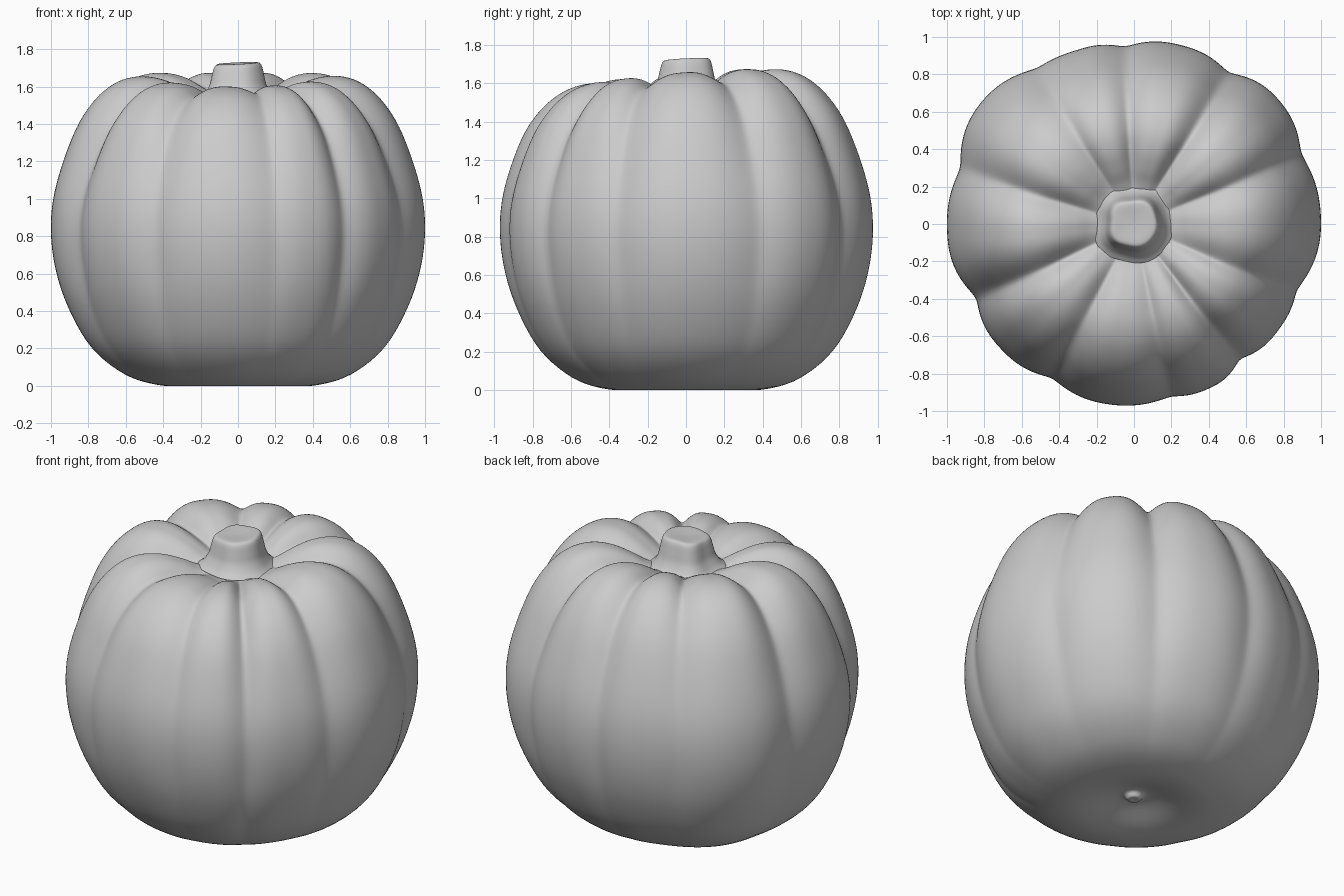
import bpy, math

if "Cube" in bpy.data.objects:
    bpy.data.objects.remove(bpy.data.objects["Cube"])

# Grooves: angle (degrees), outer radius of the lobe following it, groove strength
LOBES = [(23, 1.02, 0.8), (58, 0.99, 1.0), (93, 0.98, 0.7), (122, 1.045, 0.6),
         (162, 1.0, 0.95), (205, 0.975, 1.15), (242, 0.972, 0.85), (282, 0.965, 0.55),
         (308, 0.957, 0.9), (338, 1.0, 0.8)]
# Body section: radius, height, groove depth
BODY = [(0.0, 0.045, 0), (0.035, 0.045, 0), (0.06, 0.07, 0), (0.12, 0.065, 0),
        (0.28, 0.02, 0), (0.42, 0.016, 0.01), (0.6, 0.073, 0.015),
        (0.775, 0.215, 0.02), (0.9, 0.43, 0.03), (0.97, 0.65, 0.045),
        (0.99, 0.87, 0.05), (0.96, 1.08, 0.06), (0.872, 1.33, 0.075),
        (0.775, 1.485, 0.085), (0.66, 1.585, 0.085), (0.54, 1.63, 0.08),
        (0.42, 1.63, 0.075), (0.31, 1.595, 0.05), (0.22, 1.55, 0.02),
        (0.12, 1.52, 0), (0.0, 1.51, 0)]
# Stem section: radius, height
STEM = [(0.215, 1.535), (0.185, 1.56), (0.158, 1.605), (0.145, 1.655), (0.134, 1.70),
        (0.122, 1.72), (0.10, 1.725), (0.05, 1.722), (0.0, 1.72)]


def spline(pts, steps):
    """Catmull-Rom curve through the points."""
    out = []
    for i in range(len(pts) - 1):
        a, b, c, d = (pts[max(0, min(len(pts) - 1, i + k))] for k in (-1, 0, 1, 2))
        for s in range(steps):
            t = s / steps
            out.append([0.5 * (2 * q + (r - p) * t + (2 * p - 5 * q + 4 * r - w) * t * t
                               + (3 * q - p - 3 * r + w) * t ** 3)
                        for p, q, r, w in zip(a, b, c, d)])
    return out + [list(pts[-1])]


def lathe(name, rows, n, shape, angle):
    """Sweep rows around z; shape(index, angle) gives each position."""
    inner = range(1, len(rows) - 1)
    verts = [shape(i, 2 * math.pi * j / n) for i in inner for j in range(n)]
    faces = [(i * n + j, i * n + (j + 1) % n, (i + 1) * n + (j + 1) % n, (i + 1) * n + j)
             for i in range(len(inner) - 1) for j in range(n)]
    verts += [shape(0, 0), shape(len(rows) - 1, 0)]
    last = (len(inner) - 1) * n
    for j in range(n):
        faces.append((len(verts) - 2, (j + 1) % n, j))
        faces.append((len(verts) - 1, last + j, last + (j + 1) % n))
    me = bpy.data.meshes.new(name)
    me.from_pydata(verts, [], faces)
    ob = bpy.data.objects.new(name, me)
    bpy.context.collection.objects.link(ob)
    bpy.context.view_layer.objects.active = ob
    ob.select_set(True)
    bpy.ops.object.shade_smooth_by_angle(angle=math.radians(angle))
    ob.select_set(False)
    return ob


def lobe(theta):
    """Outline scale and groove amount (high in a groove, 0 on a ridge)."""
    a = (math.degrees(theta) - LOBES[0][0]) % 360 + LOBES[0][0]
    k = max(i for i, l in enumerate(LOBES) if l[0] <= a + 1e-6)
    nxt = LOBES[(k + 1) % len(LOBES)]
    start = LOBES[k][0]
    span = (nxt[0] - start) % 360
    t = (a - start) / span
    near = LOBES[k - 1][1] if t < 0.5 else nxt[1]
    s = max(0, math.sin(math.pi * t))
    f = 0.5 * (1 - s)
    soft = math.sqrt(s * s + 0.02) / math.sqrt(1.02)   # rounded valley
    strength = LOBES[k][2] if t < 0.5 else nxt[2]
    return (LOBES[k][1] * (1 - f) + near * f) / 0.99, strength * max(0, 1 - soft) ** 1.4 * 1.15


# Ribbed body: grooves are cut along the section's normal
body_rows = spline(BODY, 5)


def body_shape(i, th):
    r, z, depth = body_rows[i]
    p, q = body_rows[max(0, i - 1)], body_rows[min(len(body_rows) - 1, i + 1)]
    dr, dz = q[0] - p[0], q[1] - p[1]
    length = math.hypot(dr, dz) or 1
    scale, groove = lobe(th)
    scale = 1 + (scale - 1) * min(1, max(0, r / 0.7))
    r = r * scale - depth * groove * dz / length
    z += depth * groove * dr / length * (1 if z > 0.8 else 0)
    x, y = r * math.cos(th), r * math.sin(th)
    high = max(0, z / 1.6) ** 4
    z += 0.07 * y * high                          # back shoulder sits higher
    z += 0.07 * x * x * high * high               # side shoulders too
    y -= 0.018 * high * min(1, r / 0.5)           # top leans a little forward
    return x, y, max(z, 0.012) - 0.012 * (1 - min(1, z))


lathe("pumpkin_body", body_rows, 288, body_shape, 80)

# Short faceted stem with a slightly tilted top
stem_rows = spline(STEM, 4)
stem_rows.insert(0, [0.0, 1.53])


def stem_shape(i, th):
    r, z = stem_rows[i]
    r *= 1 + 0.03 * math.cos(5 * th + 0.6) + 0.04 * math.cos(4 * th + math.pi)
    up = max(0, (z - 1.58) / 0.15)
    x, y = r * math.cos(th), r * math.sin(th)
    return x - 0.003, y + 0.003, z + up * (0.05 * x + 0.05 * y)


lathe("stem", stem_rows, 64, stem_shape, 60)
